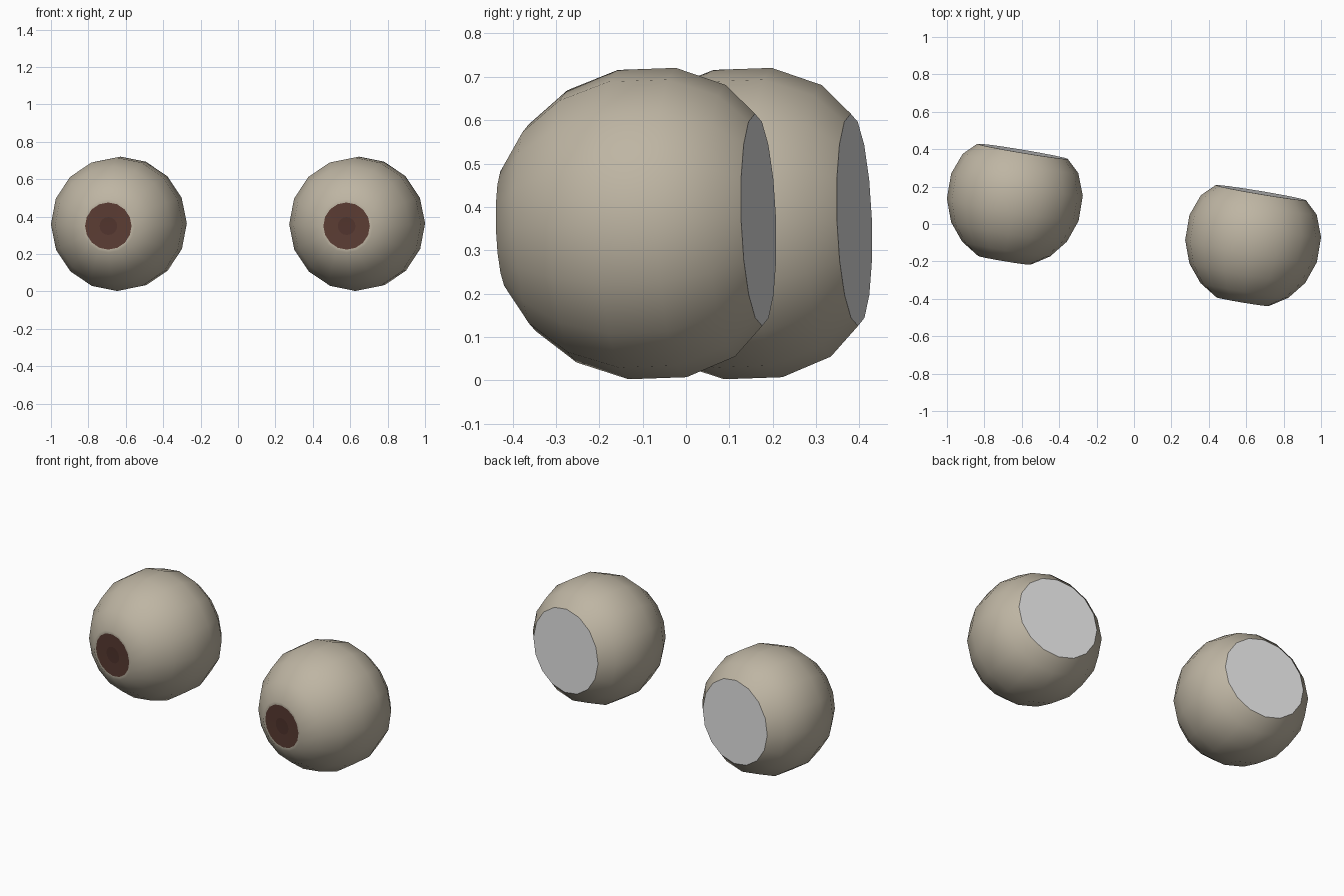
import bpy, bmesh, math
from mathutils import Matrix

if "Cube" in bpy.data.objects:
    bpy.data.objects.remove(bpy.data.objects["Cube"])

SEG = 16


def srgb(*c):
    return tuple(((v / 255 + 0.055) / 1.055) ** 2.4 for v in c) + (1.0,)


def material(name, *c):
    m = bpy.data.materials.new(name)
    m.diffuse_color = srgb(*c)
    m.use_nodes = True
    m.node_tree.nodes["Principled BSDF"].inputs["Base Color"].default_value = m.diffuse_color
    return m


mats = [material("warm grey", 190, 181, 163),
        material("dark brown", 92, 61, 52),
        material("deep brown", 82, 53, 46),
        material("pale grey", 226, 226, 226)]

# profile: (position along axis, radius, material of the band that follows)
PROFILE = [(-0.340, 0.048, 1), (-0.342, 0.126, 0), (-0.342, 0.1425, 0),
           (-0.281, 0.2385, 0), (-0.188, 0.314, 0), (-0.068, 0.357, 0),
           (0.068, 0.357, 0), (0.183, 0.3135, 0), (0.249, 0.245, 3)]


def make_eye(name, loc):
    bm = bmesh.new()
    rings = []
    for a, r, _ in PROFILE:
        # the iris disc is finely rounded by the same number of sides as the ball
        rings.append([bm.verts.new((r * math.cos(2 * math.pi * i / SEG), a,
                                    r * math.sin(2 * math.pi * i / SEG)))
                      for i in range(SEG)])
    for k in range(len(rings) - 1):
        for i in range(SEG):
            j = (i + 1) % SEG
            f = bm.faces.new((rings[k][i], rings[k][j], rings[k + 1][j], rings[k + 1][i]))
            f.material_index = PROFILE[k][2]
    # pupil and flat back plate
    bm.faces.new(rings[0]).material_index = 2
    bm.faces.new(rings[-1]).material_index = 3
    bmesh.ops.recalc_face_normals(bm, faces=bm.faces[:])
    # turn slightly to the side and dip slightly downward
    bm.transform(Matrix.Rotation(math.radians(-9.5), 4, 'Z')
                 @ Matrix.Rotation(math.radians(2), 4, 'X'))
    me = bpy.data.meshes.new(name)
    bm.to_mesh(me)
    bm.free()
    for m in mats:
        me.materials.append(m)
    ob = bpy.data.objects.new(name, me)
    bpy.context.collection.objects.link(ob)
    ob.location = loc
    bpy.ops.object.select_all(action='DESELECT')
    ob.select_set(True)
    bpy.context.view_layer.objects.active = ob
    bpy.ops.object.shade_smooth_by_angle(angle=math.radians(36))


# the pair of eyeballs
make_eye("left_eyeball", (-0.637, 0.143, 0.3615))
make_eye("right_eyeball", (0.637, -0.078, 0.3615))
